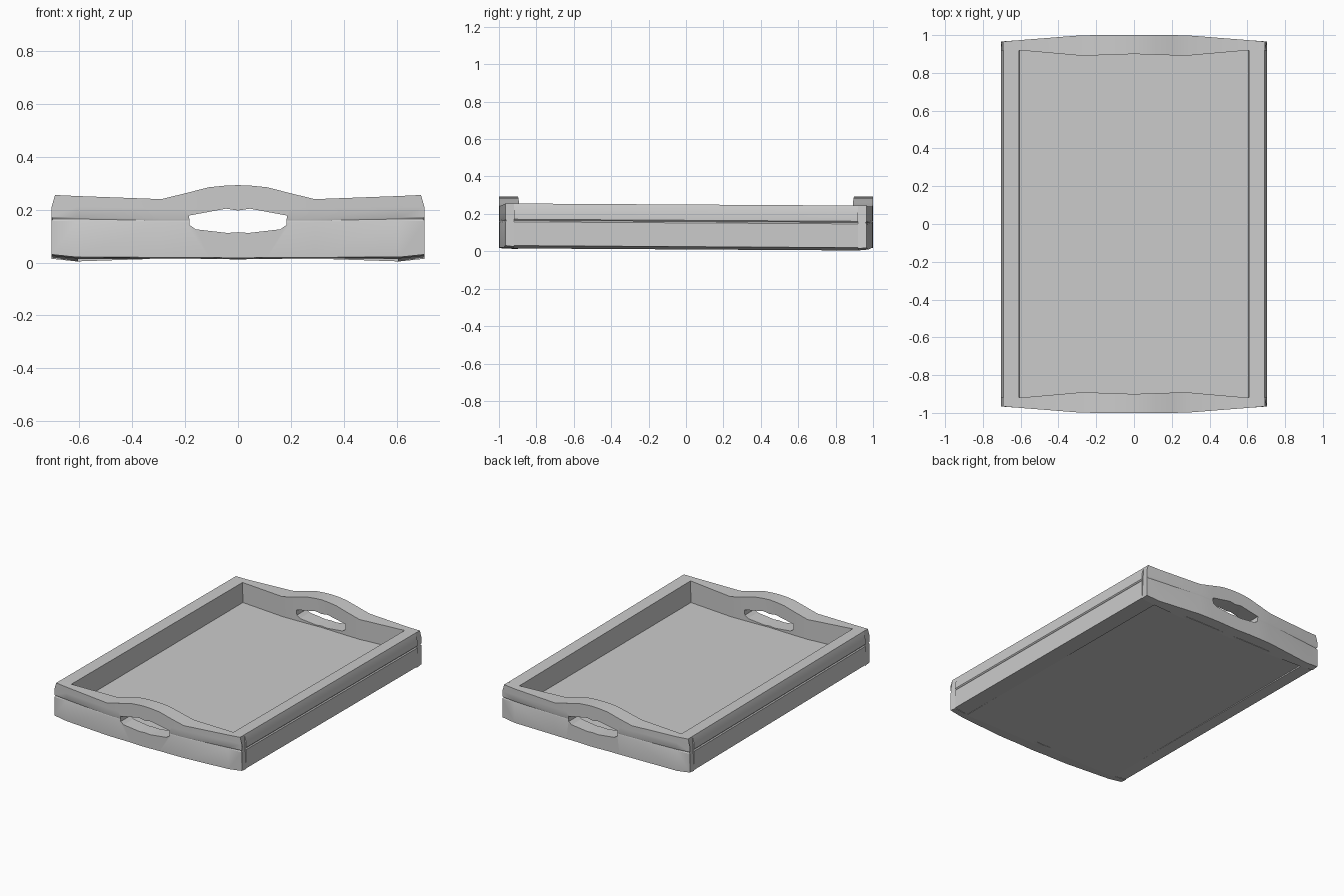
import bpy, bmesh
from math import radians

cube = bpy.data.objects.get("Cube")
if cube:
    bpy.data.objects.remove(cube, do_unlink=True)

grey = bpy.data.materials.new("plain grey")
grey.use_nodes = True
COLOUR = (0.6, 0.6, 0.6, 1)
grey.diffuse_color = COLOUR
grey.node_tree.nodes["Principled BSDF"].inputs["Base Color"].default_value = COLOUR


def loft(name, sections):
    """Join equal-length rings of points into a capped solid."""
    bm = bmesh.new()
    rings = [[bm.verts.new(p) for p in s] for s in sections]
    n = len(rings[0])
    for a, b in zip(rings, rings[1:]):
        for i in range(n):
            j = (i + 1) % n
            bm.faces.new((a[i], a[j], b[j], b[i]))
    bm.faces.new(rings[0][::-1])
    bm.faces.new(rings[-1])
    bmesh.ops.recalc_face_normals(bm, faces=bm.faces)
    mesh = bpy.data.meshes.new(name)
    bm.to_mesh(mesh)
    bm.free()
    mesh.materials.append(grey)
    obj = bpy.data.objects.new(name, mesh)
    bpy.context.collection.objects.link(obj)
    return obj


def sag(x, y, z):
    """The tray rim drops slightly toward the back, away from the handles."""
    weight = min(max((abs(x) - 0.29) / 0.3, 0), 1)
    return (x, y, z - 0.006 * y * weight)


def smooth(obj):
    bpy.ops.object.select_all(action='DESELECT')
    obj.select_set(True)
    bpy.context.view_layer.objects.active = obj
    bpy.ops.object.shade_smooth_by_angle(angle=radians(25))


# Bowed end boards: x, outer depth, inner depth, top, bottom
half = [(0, 1.0, 0.9, 0.293, 0.017), (0.05, 1.0, 0.898, 0.291, 0.018),
        (0.11, 1.0, 0.896, 0.285, 0.02), (0.2, 1.0, 0.893, 0.262, 0.02),
        (0.29, 0.998, 0.892, 0.24, 0.02), (0.61, 0.973, 0.92, 0.246, 0.015),
        (0.705, 0.966, 0.92, 0.25, 0.025)]
stations = [(-s[0], *s[1:]) for s in half[:0:-1]] + half

# Hand hole outline, right half from top to bottom
hole = [(0, 0.197), (0.045, 0.204), (0.185, 0.178), (0.183, 0.142),
        (0.16, 0.126), (0.04, 0.112), (0, 0.115)]
outline = hole + [(-x, z) for x, z in hole[-2:0:-1]]

for side, label in ((-1, "front"), (1, "back")):
    sections = []
    for x, outer, inner, top, bottom in stations:
        end = abs(x) > 0.7
        tip = x * 0.982 if end else x
        groove = 0.006 if end else 0.002
        ring = [(x, outer, bottom), (x, outer, 0.152), (x - groove * (x > 0) + groove * (x < 0), outer - groove, 0.159),
                (x, outer, 0.166), (x, outer, 0.205), (tip, outer, top),
                (tip, inner, top), (x, inner, bottom - 0.005)]
        sections.append([sag(px, side * py, pz) for px, py, pz in ring])
    board = loft(label + "_end_board", sections)
    cutter = loft("hole_cutter", [[(x, side * y, z) for x, z in outline] for y in (0.8, 1.1)])
    cutter.hide_render = True
    cut = board.modifiers.new("hand_hole", 'BOOLEAN')
    cut.operation = 'DIFFERENCE'
    cut.solver = 'EXACT'
    cut.object = cutter
    bpy.context.view_layer.objects.active = board
    bpy.ops.object.modifier_apply(modifier=cut.name)
    bpy.data.objects.remove(cutter, do_unlink=True)
    smooth(board)

# Long side rails with a shallow groove and a sloped upper edge
profile = [(0.705, 0.025), (0.705, 0.152), (0.699, 0.159), (0.705, 0.166),
           (0.705, 0.205), (0.692, 0.25), (0.61, 0.246), (0.605, 0.01)]
for side, label in ((-1, "right"), (1, "left")):
    smooth(loft(label + "_side_rail",
                [[sag(side * x, y, z) for x, z in profile] for y in (-0.92, 0.92)]))

# Tray floor
loft("tray_floor", [[(x, y, z) for x, y in ((-0.608, -0.925), (0.608, -0.925), (0.608, 0.925), (-0.608, 0.925))]
                    for z in (0.014, 0.105)])
